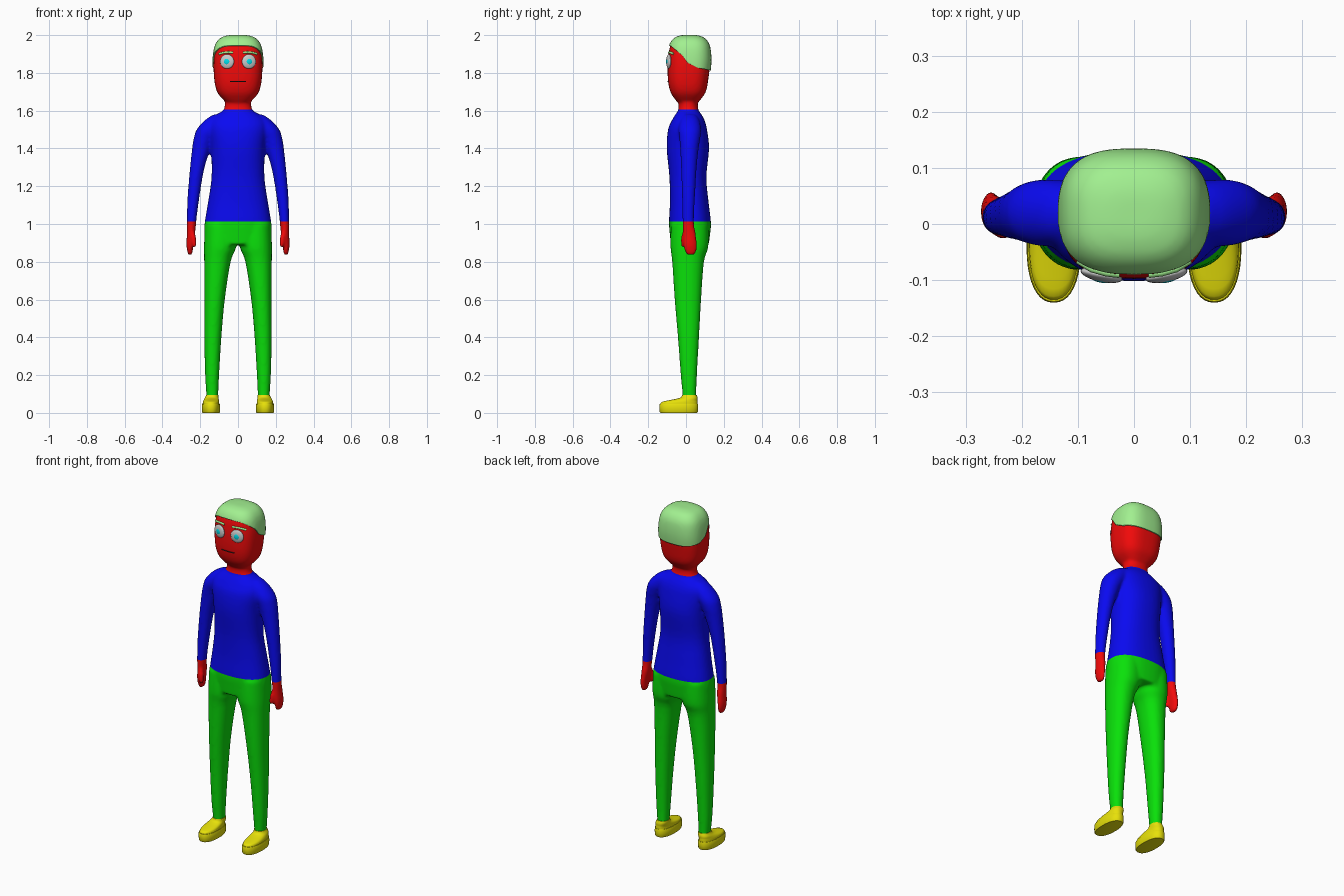
import bpy, bmesh, math
from mathutils import Vector

if "Cube" in bpy.data.objects:
    bpy.data.objects.remove(bpy.data.objects["Cube"])

def material(name, rgb):
    m = bpy.data.materials.new(name)
    m.diffuse_color = (*rgb, 1)
    m.use_nodes = True
    m.node_tree.nodes["Principled BSDF"].inputs["Base Color"].default_value = m.diffuse_color
    return m

SKIN = material("red", (0.88, 0.003, 0.003))
BLUE = material("blue", (0.003, 0.003, 0.88))
GREEN = material("green", (0.003, 0.75, 0.003))
YELLOW = material("yellow", (0.8, 0.75, 0.003))
HAIR = material("pale_green", (0.36, 0.87, 0.28))
WHITE = material("eye_white", (0.75, 0.78, 0.78))
CYAN = material("cyan", (0.0, 0.75, 0.85))
BLACK = material("dark", (0.02, 0.01, 0.01))

def add(name, mesh, mat):
    ob = bpy.data.objects.new(name, mesh)
    bpy.context.collection.objects.link(ob)
    if mat:
        mesh.materials.clear()
        mesh.materials.append(mat)
    return ob

def finish(ob, angle=50):
    bpy.ops.object.select_all(action='DESELECT')
    ob.select_set(True)
    bpy.context.view_layer.objects.active = ob
    bpy.ops.object.shade_smooth_by_angle(angle=math.radians(angle))

def to_mesh(bm, name):
    me = bpy.data.meshes.new(name)
    bm.to_mesh(me)
    bm.free()
    return me

def loft(bm, rings, power=2.0, side=1, steps=4, n=40):
    """Stack of super-ellipses (z, cx, cy, rx, ry), splined between the rings."""
    r = [Vector(k) for k in rings]
    secs = []
    for i in range(len(r) - 1):
        p0, p1, p2, p3 = r[max(i - 1, 0)], r[i], r[i + 1], r[min(i + 2, len(r) - 1)]
        for s in range(steps):
            t = s / steps
            secs.append(0.5 * (2 * p1 + (p2 - p0) * t + (2 * p0 - 5 * p1 + 4 * p2 - p3) * t * t
                               + (3 * p1 - p0 - 3 * p2 + p3) * t ** 3))
    secs.append(r[-1])
    loops = []
    for z, cx, cy, rx, ry in secs:
        loop = []
        for k in range(n):
            a = 2 * math.pi * k / n
            c, s = math.cos(a), math.sin(a)
            x = cx + rx * math.copysign(abs(c) ** (2 / power), c)
            y = cy + ry * math.copysign(abs(s) ** (2 / power), s)
            loop.append(bm.verts.new((side * x, y, z)))
        loops.append(loop)
    faces = [bm.faces.new(loops[0]), bm.faces.new(loops[-1])]
    for a, b in zip(loops, loops[1:]):
        for k in range(n):
            j = (k + 1) % n
            faces.append(bm.faces.new((a[k], a[j], b[j], b[k])))
    bmesh.ops.recalc_face_normals(bm, faces=faces)

# Whole body as overlapping lofts, fused into one smooth skin
TORSO = [(1.70, 0, .01, .068, .05), (1.61, 0, .012, .073, .052), (1.585, 0, .013, .105, .066),
         (1.55, 0, .012, .145, .086), (1.5, 0, .008, .155, .103), (1.4, 0, .01, .143, .112),
         (1.25, 0, .01, .14, .098), (1.12, 0, .017, .158, .102), (1.01, 0, .021, .176, .111),
         (.95, 0, .021, .179, .107), (.89, 0, .02, .172, .1)]
HEAD = [(1.645, 0, .01, .06, .055), (1.66, 0, .01, .08, .068), (1.70, 0, .011, .111, .094),
        (1.765, 0, .011, .126, .107), (1.86, 0, .016, .129, .112), (1.935, 0, .018, .119, .104),
        (1.972, 0, .018, .098, .085), (1.988, 0, .018, .07, .06), (1.994, 0, .018, .035, .03)]
ARM = [(1.58, .10, .02, .03, .03), (1.55, .12, .02, .055, .05), (1.5, .155, .02, .064, .06),
       (1.45, .18, .02, .055, .055), (1.4, .194, .018, .049, .049), (1.29, .217, .015, .038, .041),
       (1.13, .237, .013, .031, .034), (1.01, .246, .012, .025, .03), (.95, .249, .018, .022, .034),
       (.89, .255, .022, .018, .036), (.85, .254, .025, .014, .029), (.835, .253, .025, .008, .018)]
THUMB = [(.97, .244, .0, .012, .014), (.93, .236, -.01, .014, .016),
         (.89, .231, -.014, .011, .014), (.875, .23, -.014, .005, .007)]
LEG = [(1.0, .09, .02, .085, .1), (.88, .095, .018, .085, .1), (.8, .109, .011, .07, .084),
       (.6, .124, .01, .054, .07), (.4, .133, .013, .045, .056), (.2, .137, .015, .037, .043),
       (.09, .136, .018, .031, .036), (.03, .136, .018, .03, .035)]
bm = bmesh.new()
loft(bm, TORSO, 2.3)
loft(bm, HEAD, 2.8)
for s in (1, -1):
    loft(bm, ARM, 2.0, s)
    loft(bm, THUMB, 2.0, s)
    loft(bm, LEG, 2.2, s)
body = add("body_helper", to_mesh(bm, "body_helper"), None)
rm = body.modifiers.new("fuse", 'REMESH')
rm.mode = 'VOXEL'
rm.voxel_size = 0.008
sm = body.modifiers.new("soften", 'SMOOTH')
sm.iterations = 8
dg = bpy.context.evaluated_depsgraph_get()
skin = bpy.data.meshes.new_from_object(body.evaluated_get(dg))
bpy.data.objects.remove(body)

def region(name, mat, keep, planes):
    """Copy of the body skin, sliced by planes (point, normal), keeping chosen faces."""
    bm = bmesh.new()
    bm.from_mesh(skin)
    for co, no in planes:
        bmesh.ops.bisect_plane(bm, geom=bm.verts[:] + bm.edges[:] + bm.faces[:],
                               plane_co=co, plane_no=no, dist=1e-5)
    drop = [f for f in bm.faces if not keep(f.calc_center_median())]
    bmesh.ops.delete(bm, geom=drop, context='FACES')
    ob = add(name, to_mesh(bm, name), mat)
    finish(ob)
    return ob

def level(*zs):
    return [((0, 0, z), (0, 0, 1)) for z in zs]

NECK, WAIST, ANKLE = 1.605, 1.012, 0.07
head = region("head", SKIN, lambda c: c.z > NECK, level(NECK))
region("shirt", BLUE, lambda c: WAIST < c.z < NECK, level(NECK, WAIST))
region("trousers", GREEN, lambda c: ANKLE < c.z < WAIST and abs(c.x) < .2, level(WAIST, ANKLE))
region("hand_right", SKIN, lambda c: c.z < WAIST and c.x > .2, level(WAIST))
region("hand_left", SKIN, lambda c: c.z < WAIST and c.x < -.2, level(WAIST))

# Hair: shell over the skull with a hem dropping towards the back
HEM = [(-.14, 1.96), (-.075, 1.94), (-.02, 1.893), (.01, 1.852), (.06, 1.827), (.16, 1.807)]

def hem(y):
    for (y0, z0), (y1, z1) in zip(HEM, HEM[1:]):
        if y <= y1:
            return z0 + (z1 - z0) * (y - y0) / (y1 - y0)
    return HEM[-1][1]

cuts = [((0, a[0], a[1]), (0, a[1] - b[1], b[0] - a[0])) for a, b in zip(HEM, HEM[1:])]
hair = region("hair", HAIR, lambda c: c.z > 1.7 and c.z > hem(c.y), cuts)
so = hair.modifiers.new("thickness", 'SOLIDIFY')
so.thickness = 0.007
so.offset = 1

# Face
bpy.context.view_layer.update()

def on_face(x, z):
    hit, loc, nor, _ = head.ray_cast(Vector((x, -1, z)), Vector((0, 1, 0)))
    return loc, nor

def ball(name, mat, loc, radius, depth, turn):
    bm = bmesh.new()
    bmesh.ops.create_uvsphere(bm, u_segments=24, v_segments=16, radius=radius)
    ob = add(name, to_mesh(bm, name), mat)
    ob.location, ob.scale, ob.rotation_euler = loc, (1, depth, 1), (0, 0, turn)
    finish(ob)

def strand(name, mat, pts, radius):
    cu = bpy.data.curves.new(name, 'CURVE')
    cu.dimensions = '3D'
    cu.bevel_depth = radius
    cu.bevel_resolution = 2
    cu.use_fill_caps = True
    sp = cu.splines.new('POLY')
    sp.points.add(len(pts) - 1)
    for p, (x, z) in zip(sp.points, pts):
        p.co = (*on_face(x, z)[0], 1)
    cu.materials.append(mat)
    bpy.context.collection.objects.link(bpy.data.objects.new(name, cu))

for s, tag in ((1, "right"), (-1, "left")):
    loc, nor = on_face(s * .058, 1.86)
    turn = s * math.radians(12)
    out = Vector((math.sin(turn), -math.cos(turn), 0))
    ball("eye_" + tag, WHITE, loc, .038, .32, turn)
    ball("iris_" + tag, CYAN, loc + out * .0085, .017, .3, turn)
    strand("eyebrow_" + tag, HAIR,
           [(s * x, z) for x, z in ((.026, 1.907), (.05, 1.909), (.075, 1.907), (.1, 1.9))], .006)
strand("mouth", BLACK, [(x * .014, 1.755) for x in range(-3, 4)], .003)

# Shoes: sole with a ledge and a sloping upper
SHOE = [(0, .143, -.038, .043, .094), (.006, .143, -.038, .048, .101), (.044, .143, -.038, .048, .102),
        (.048, .143, -.037, .044, .098), (.058, .143, -.034, .043, .095), (.066, .142, -.018, .041, .078),
        (.078, .14, .012, .037, .049), (.088, .137, .018, .034, .041), (.096, .136, .018, .032, .038)]
for s, tag in ((1, "right"), (-1, "left")):
    bm = bmesh.new()
    loft(bm, SHOE, 2.3, s, steps=2)
    finish(add("shoe_" + tag, to_mesh(bm, "shoe"), YELLOW), 40)
